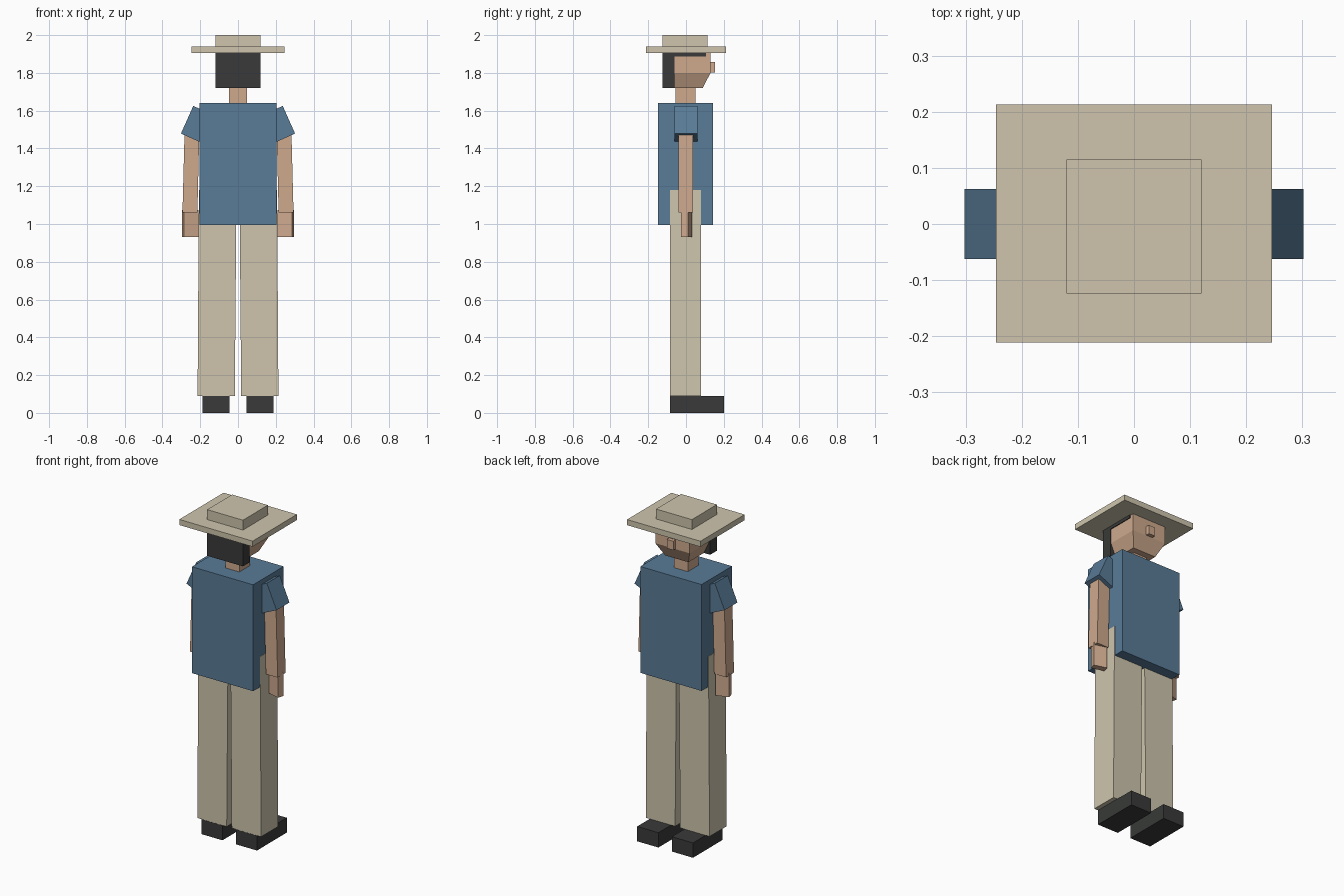
import bpy, bmesh
from math import radians
from mathutils import Matrix, Vector

if "Cube" in bpy.data.objects:
    bpy.data.objects.remove(bpy.data.objects["Cube"])


def material(name, rgb):
    m = bpy.data.materials.new(name)
    m.diffuse_color = (*rgb, 1)
    m.use_nodes = True
    m.node_tree.nodes["Principled BSDF"].inputs["Base Color"].default_value = m.diffuse_color
    return m


TAN = material("tan cloth", (0.62, 0.56, 0.42))
SKIN = material("skin", (0.62, 0.40, 0.27))
DARK = material("dark", (0.04, 0.042, 0.04))
BLUE = material("blue shirt", (0.10, 0.20, 0.31))


def block(name, mat, bottom, top, z0, z1, matrix=None, side=1):
    """Six-sided block between two rectangles (x0, x1, y0, y1); side=-1 mirrors it in x."""
    bm = bmesh.new()
    bmesh.ops.create_cube(bm, size=1)
    for v in bm.verts:
        x0, x1, y0, y1 = top if v.co.z > 0 else bottom
        v.co = Vector((x1 if v.co.x > 0 else x0,
                       y1 if v.co.y > 0 else y0,
                       z1 if v.co.z > 0 else z0))
    if matrix:
        bm.transform(matrix)
    if side < 0:
        bm.transform(Matrix.Scale(-1, 4, (1, 0, 0)))
    bmesh.ops.recalc_face_normals(bm, faces=bm.faces)
    mesh = bpy.data.meshes.new(name)
    bm.to_mesh(mesh)
    bm.free()
    mesh.materials.append(mat)
    ob = bpy.data.objects.new(name, mesh)
    bpy.context.collection.objects.link(ob)
    return ob


def box(name, mat, rect, z0, z1, matrix=None, side=1):
    return block(name, mat, rect, rect, z0, z1, matrix, side)


# Hat
box("hat_brim", TAN, (-0.246, 0.246, -0.211, 0.213), 1.906, 1.94)
box("hat_crown", TAN, (-0.12, 0.12, -0.124, 0.115), 1.94, 2.0)

# Hair: back slab and thin cap over the head
box("hair_back", DARK, (-0.12, 0.12, -0.124, -0.06), 1.72, 1.906)
box("hair_top", DARK, (-0.12, 0.12, -0.06, 0.105), 1.888, 1.906)

# Head: upright skull, tapered jaw, nose and neck
box("head", SKIN, (-0.115, 0.115, -0.06, 0.13), 1.80, 1.904)
block("jaw", SKIN, (-0.078, 0.078, -0.06, 0.088),
      (-0.115, 0.115, -0.06, 0.13), 1.72, 1.80)
box("nose", SKIN, (-0.022, 0.022, 0.125, 0.153), 1.803, 1.857)
box("neck", SKIN, (-0.047, 0.047, -0.055, 0.05), 1.63, 1.73)

# Torso
box("shirt", BLUE, (-0.205, 0.205, -0.148, 0.144), 0.995, 1.64)

# Limbs, mirrored left and right
for label, s in (("right", 1), ("left", -1)):
    # sleeve hangs from its outer top edge, flared outward
    flare = Matrix.Translation((0.237, 0, 1.625)) @ Matrix.Rotation(radians(-24), 4, 'Y')
    box(label + "_sleeve", BLUE, (-0.12, 0, -0.062, 0.062), -0.16, 0, flare, s)
    block(label + "_arm", SKIN, (0.215, 0.294, -0.04, 0.036),
          (0.205, 0.283, -0.04, 0.036), 1.06, 1.48, side=s)
    # hand turned slightly about the vertical
    turn = Matrix.Translation((0.253, 0.003, 0)) @ Matrix.Rotation(radians(-16), 4, 'Z')
    box(label + "_hand", SKIN, (-0.04, 0.04, -0.019, 0.019), 0.93, 1.075, turn, s)
    block(label + "_trouser_leg", TAN, (0.017, 0.214, -0.084, 0.08),
          (0.008, 0.207, -0.084, 0.08), 0.09, 1.18, side=s)
    box(label + "_shoe", DARK, (0.045, 0.187, -0.085, 0.2), 0, 0.09, side=s)
